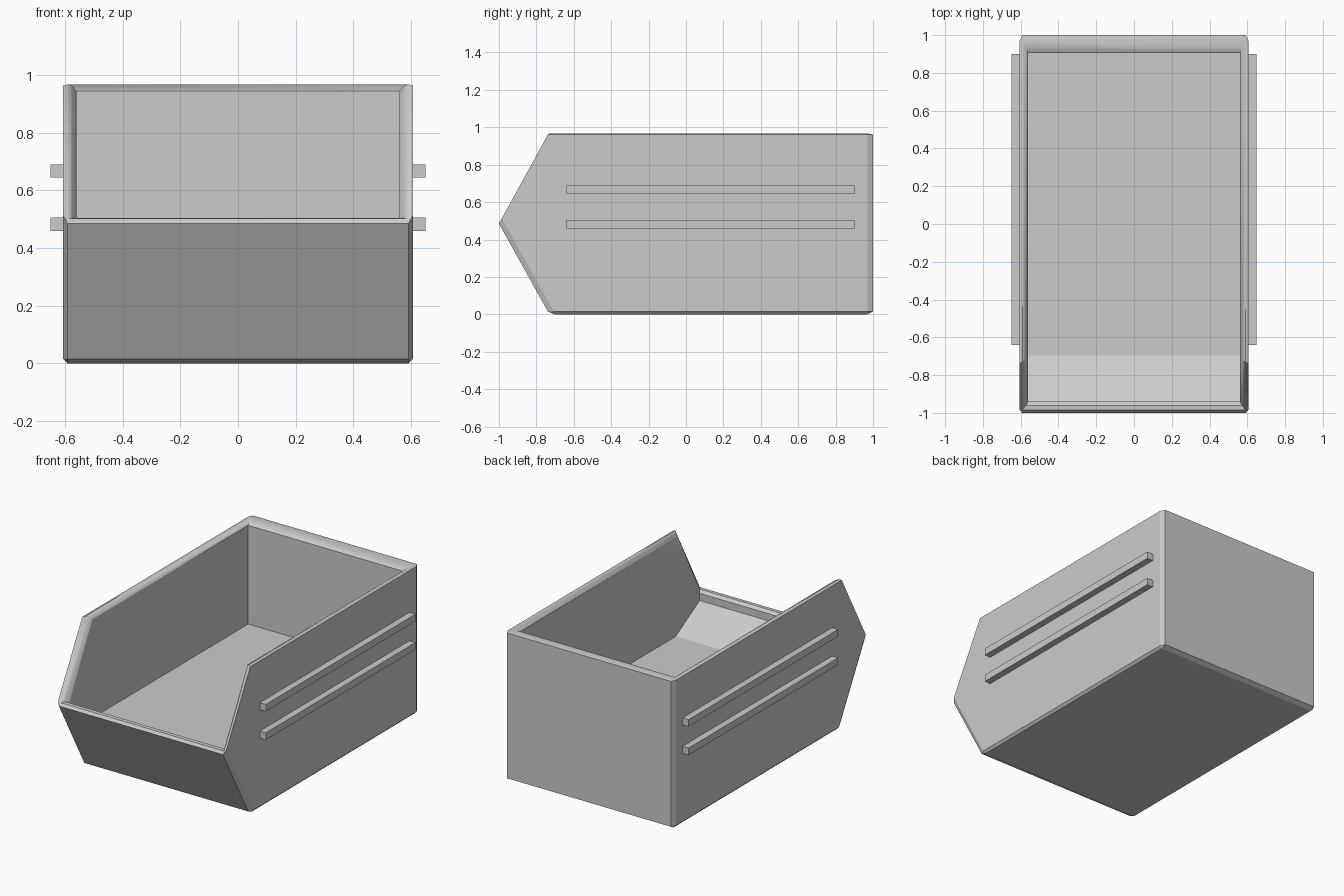
import bpy, bmesh

if "Cube" in bpy.data.objects:
    bpy.data.objects.remove(bpy.data.objects["Cube"])


def finish(name, bm):
    bmesh.ops.recalc_face_normals(bm, faces=bm.faces)
    mesh = bpy.data.meshes.new(name)
    bm.to_mesh(mesh)
    bm.free()
    obj = bpy.data.objects.new(name, mesh)
    bpy.context.collection.objects.link(obj)
    return obj


# Bin body: rim loops running over the wall, then an outer and an inner base.
# Depth is halved while bevelling so the chamfers come out longer in y.
bm = bmesh.new()


def loop(x, points):
    right = [bm.verts.new((x, y / 2, z)) for y, z in points]
    left = [bm.verts.new((-x, y / 2, z)) for y, z in points]
    return right + left[::-1]


# each rim loop: half width, then back, knee and front-lip points (y, z)
rim = [
    loop(0.606, [(1.0, 0.962), (-0.738, 0.962), (-1.0, 0.485)]),
    loop(0.590, [(0.97, 0.967), (-0.732, 0.967), (-0.985, 0.502)]),
    loop(0.573, [(0.935, 0.960), (-0.718, 0.960), (-0.96, 0.503)]),
    loop(0.560, [(0.905, 0.943), (-0.70, 0.943), (-0.94, 0.487)]),
]
for a, b in zip(rim, rim[1:]):
    for i in range(6):
        j = (i + 1) % 6
        bm.faces.new((a[i], a[j], b[j], b[i])).smooth = True

# outer walls and underside
r, base = rim[0], loop(0.606, [(1.0, 0.0), (-0.73, 0.0)])
bm.faces.new((r[0], r[1], r[2], base[1], base[0]))
bm.faces.new((r[5], r[4], r[3], base[2], base[3]))
bm.faces.new((r[2], r[3], base[2], base[1]))
bm.faces.new((r[5], r[0], base[0], base[3]))
bm.faces.new(base)

# raised floor, front ramp and inner walls
s, floor = rim[-1], loop(0.560, [(0.905, 0.30), (-0.695, 0.30), (-0.94, 0.44)])
bm.faces.new((s[0], s[1], s[2], floor[2], floor[1], floor[0]))
bm.faces.new((s[5], s[4], s[3], floor[3], floor[4], floor[5]))
bm.faces.new((s[2], s[3], floor[3], floor[2]))
bm.faces.new((s[5], s[0], floor[0], floor[5]))
bm.faces.new((floor[0], floor[1], floor[4], floor[5]))
bm.faces.new((floor[1], floor[2], floor[3], floor[4]))

# chamfer the outside edges below the rim
bmesh.ops.recalc_face_normals(bm, faces=bm.faces)
edges = [e for e in bm.edges if any(v in base for v in e.verts)]
bmesh.ops.bevel(bm, geom=edges, offset=0.015, offset_type='OFFSET',
                segments=1, affect='EDGES', profile=0.5)
bmesh.ops.scale(bm, vec=(1, 2, 1), verts=bm.verts)
bm.normal_update()
for e in bm.edges:
    e.smooth = e.calc_face_angle(0) < 0.6
finish("bin_body", bm)

# Side rails, two on each side
for side, label in ((1, "right"), (-1, "left")):
    for z, level in ((0.482, "lower"), (0.667, "upper")):
        bm = bmesh.new()
        bmesh.ops.create_cube(bm, size=1)
        bmesh.ops.scale(bm, vec=(0.055, 1.54, 0.046), verts=bm.verts)
        bmesh.ops.translate(bm, vec=(side * 0.6215, 0.13, z), verts=bm.verts)
        finish(f"{label}_{level}_rail", bm)
